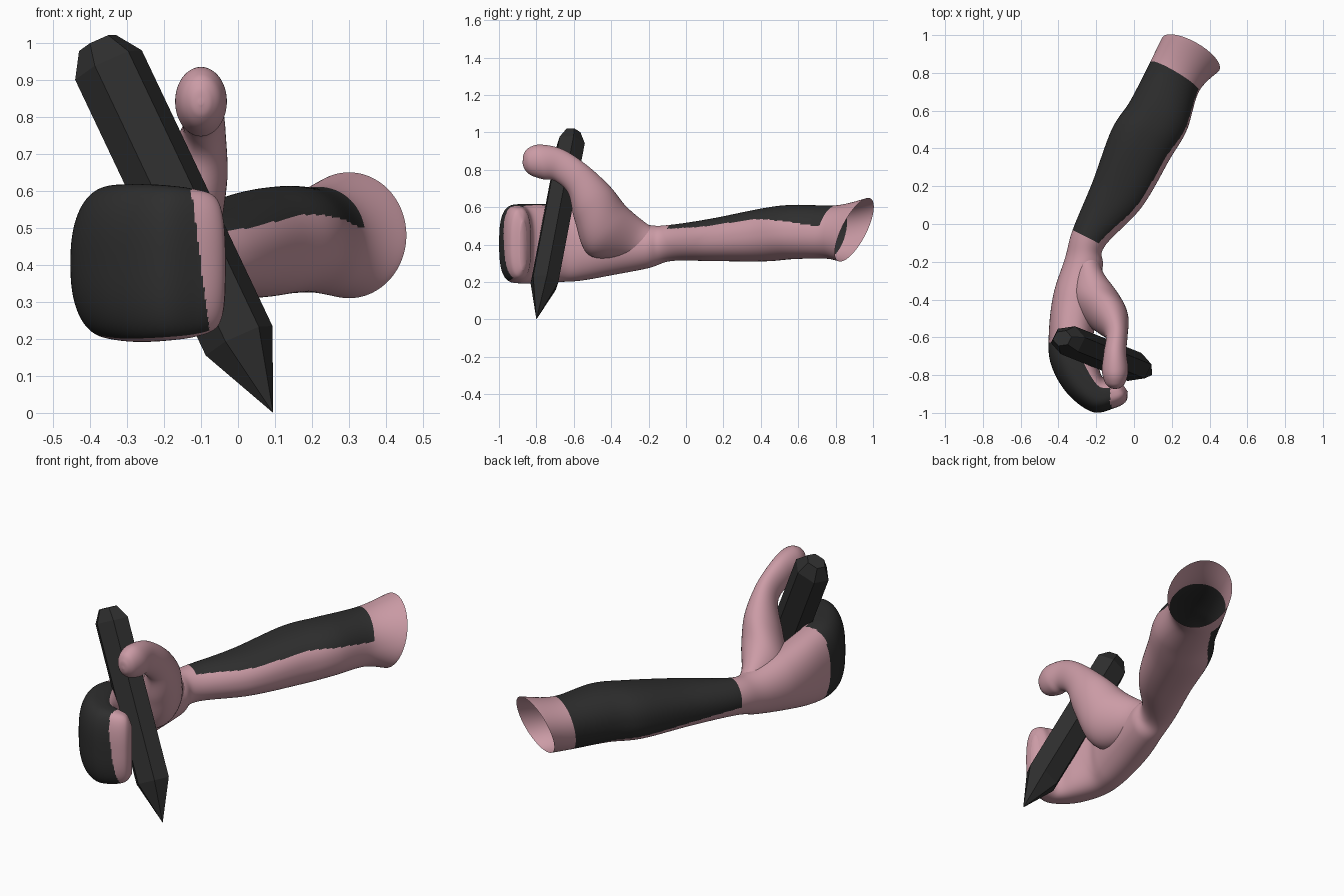
import bpy, bmesh, math
from mathutils import Vector

if "Cube" in bpy.data.objects:
    bpy.data.objects.remove(bpy.data.objects["Cube"])


def material(name, rgb):
    m = bpy.data.materials.new(name)
    m.diffuse_color = (*rgb, 1)
    m.use_nodes = True
    m.node_tree.nodes["Principled BSDF"].inputs["Base Color"].default_value = m.diffuse_color
    return m


SKIN = material("pink_skin", (0.60, 0.33, 0.38))
DARK = material("charcoal", (0.027, 0.027, 0.027))


def spline(rows, s):
    """Catmull-Rom interpolation of a list of number rows."""
    n = len(rows) - 1
    i = min(int(s), n - 1)
    t = s - i
    p0, p1, p2, p3 = (rows[max(0, min(n, i + k))] for k in (-1, 0, 1, 2))
    return [0.5 * (2 * b + (c - a) * t + (2 * a - 5 * b + 4 * c - d) * t * t
                   + (3 * b - a - 3 * c + d) * t ** 3)
            for a, b, c, d in zip(p0, p1, p2, p3)]


def power(v, p):
    return math.copysign(abs(v) ** (2 / p), v)


def loft(name, rows, is_dark, cap_start, sides=144, steps=16):
    """Rows: centre xyz, half-width vector xy, half-height vector yz, squareness."""
    bm = bmesh.new()
    rings = []
    total = (len(rows) - 1) * steps
    for k in range(total + 1):
        cx, cy, cz, ax, ay, by, bz, p = spline(rows, k / steps)
        c, a, b = Vector((cx, cy, cz)), Vector((ax, ay, 0)), Vector((0, by, bz))
        ring = []
        for j in range(sides):
            th = 2 * math.pi * j / sides
            ring.append(bm.verts.new(c + a * power(math.cos(th), p) + b * power(math.sin(th), p)))
        rings.append(ring)
    for k in range(total):
        for j in range(sides):
            q = (j + 1) % sides
            f = bm.faces.new((rings[k][j], rings[k][q], rings[k + 1][q], rings[k + 1][j]))
            f.material_index = int(is_dark((k + 0.5) / steps, 360 * (j + 0.5) / sides,
                                           f.calc_center_median()))
    bm.faces.new(rings[-1])
    if cap_start:
        bm.faces.new(rings[0])
    return finish(name, bm, True)


def finish(name, bm, smooth):
    bmesh.ops.recalc_face_normals(bm, faces=bm.faces)
    for f in bm.faces:
        f.smooth = smooth
    me = bpy.data.meshes.new(name)
    bm.to_mesh(me)
    bm.free()
    ob = bpy.data.objects.new(name, me)
    bpy.context.collection.objects.link(ob)
    me.materials.append(SKIN)
    me.materials.append(DARK)
    return ob


# Forearm (open at the elbow) running into the palm and the curled fingers
arm = [
    (.30, .90, .48, .155, -.072, .075, .17, 2),
    (.215, .78, .468, .13, -.075, .03, .143, 2.1),
    (.13, .575, .468, .15, -.077, 0, .145, 2.2),
    (.035, .42, .453, .153, -.08, 0, .142, 2.25),
    (-.09, .155, .427, .13, -.067, 0, .115, 2.2),
    (-.24, -.075, .41, .085, -.043, 0, .097, 2),
    (-.265, -.20, .39, .10, -.02, 0, .115, 2),
    (-.305, -.38, .395, .12, -.015, 0, .155, 2.1),
    (-.33, -.56, .40, .12, 0, 0, .192, 2.3),
    (-.332, -.69, .407, .11, .045, 0, .207, 2.5),
    (-.272, -.822, .405, .083, .073, 0, .213, 2.8),
    (-.195, -.90, .405, .025, .095, 0, .21, 2.8),
    (-.12, -.90, .405, -.015, .075, 0, .20, 2.8),
    (-.068, -.885, .405, -.025, .055, 0, .18, 2.6),
    (-.045, -.87, .395, -.012, .018, 0, .13, 2.4),
]
SLEEVE = [(12, 235), (22, 225), (32, 215), (36, 205), (50, 195)]


def arm_dark(s, deg, co):
    if 1 <= s <= 5:  # sleeve over the top and outer side
        lo, hi = spline(SLEEVE, s - 1)
        return lo < deg < hi
    if s > 8:  # finger cover on the outside of the knuckles
        c = math.cos(math.radians(deg))
        limit = 0.3 if deg < 180 else -0.35
        return co.y < -.63 and c < limit and co.x < -.10 - .13 * (co.z - .4)
    return False


loft("arm_and_fist", arm, arm_dark, False)

# Thumb raised above the fist, its broad base merging into the palm
thumb = [
    (-.25, -.15, .40, .06, 0, .02, .06, 2),
    (-.24, -.27, .425, .08, 0, .05, .095, 2),
    (-.195, -.42, .475, .13, 0, .10, .13, 2),
    (-.13, -.50, .62, .10, 0, .095, .09, 2),
    (-.093, -.58, .75, .06, 0, .05, .075, 2),
    (-.10, -.68, .825, .06, 0, .02, .085, 2),
    (-.10, -.77, .842, .07, 0, -.01, .093, 2),
    (-.10, -.835, .842, .056, 0, -.01, .073, 2),
    (-.10, -.865, .84, .03, 0, -.004, .04, 2),
    (-.10, -.873, .84, .006, 0, 0, .008, 2),
]
loft("thumb", thumb, lambda s, deg, co: False, True, 48, 8)

# Hexagonal spike: point, shaft and bevelled top
bm = bmesh.new()
u = Vector((.904, 0, .428))
v = Vector((.08, .98, -.17)).normalized()
tip = bm.verts.new((.095, -.80, 0))
rings = []
for c, r in (((.003, -.757, .195), .1), ((-.35, -.615, .94), .1), ((-.38, -.605, 1.0), .055)):
    rings.append([bm.verts.new(Vector(c) + u * r * math.cos(t) + v * r * .8 * math.sin(t))
                  for t in (math.radians(10 + 60 * i) for i in range(6))])
for i in range(6):
    n = (i + 1) % 6
    bm.faces.new((tip, rings[0][n], rings[0][i]))
    for lower, upper in zip(rings, rings[1:]):
        bm.faces.new((lower[i], lower[n], upper[n], upper[i]))
bm.faces.new(rings[-1])
for f in bm.faces:
    f.material_index = 1
finish("spike", bm, False)
